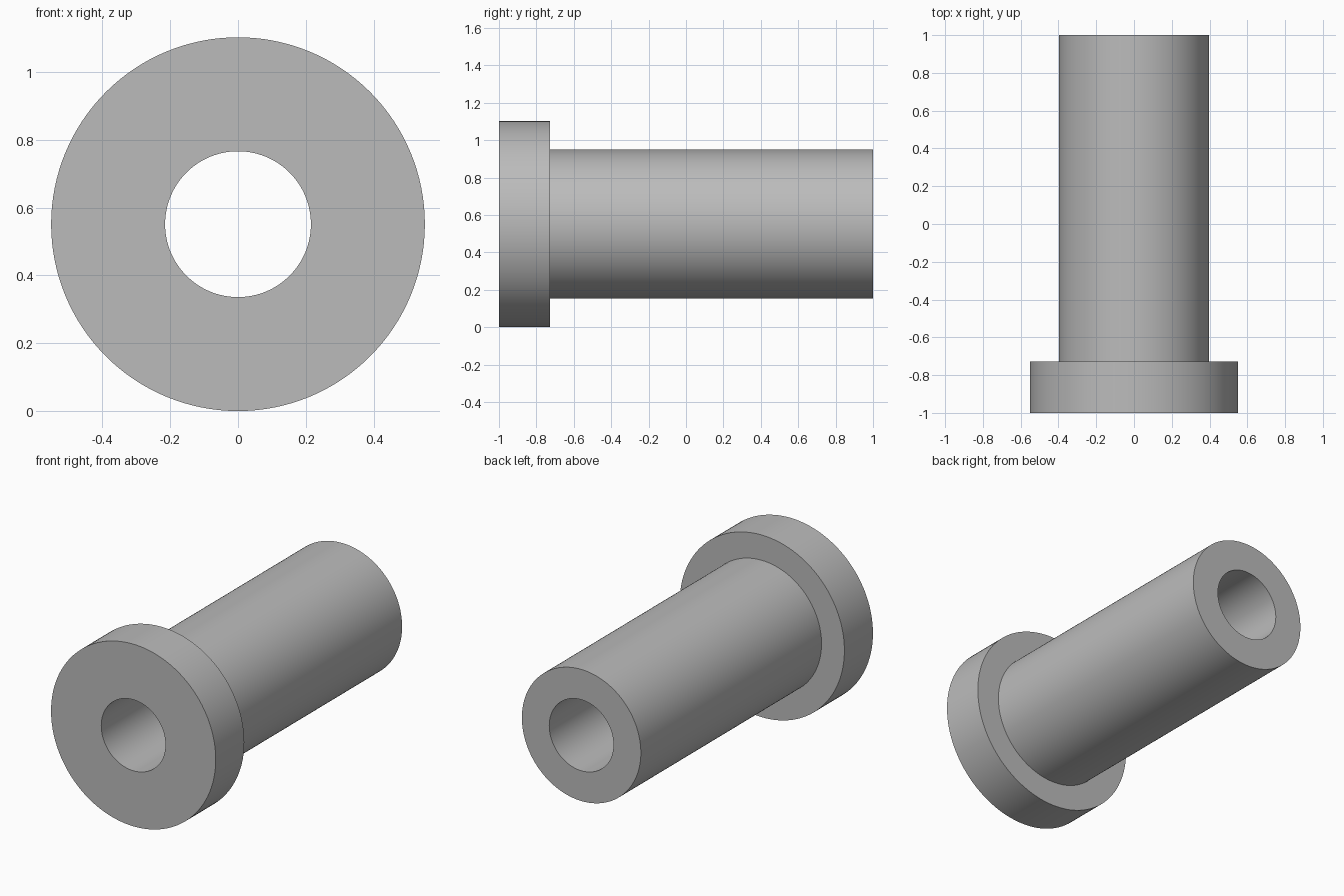
import bpy
import bmesh
import math
from mathutils import Matrix

cube = bpy.data.objects.get("Cube")
if cube:
    bpy.data.objects.remove(cube, do_unlink=True)

FLANGE_R, SHAFT_R, BORE_R = 0.551, 0.398, 0.215
FRONT, SHOULDER, BACK = -1.0, -0.727, 1.0
SEGMENTS = 128

# Plain grey metal
grey = bpy.data.materials.new("grey_metal")
grey.use_nodes = True
color = (0.5, 0.5, 0.5, 1.0)
grey.diffuse_color = color
grey.node_tree.nodes["Principled BSDF"].inputs["Base Color"].default_value = color

# Half section of the bushing as (radius, y), swept around the long axis
profile = [
    (BORE_R, FRONT),
    (FLANGE_R, FRONT),
    (FLANGE_R, SHOULDER),
    (SHAFT_R, SHOULDER),
    (SHAFT_R, BACK),
    (BORE_R, BACK),
]
bm = bmesh.new()
rings = []
for i in range(SEGMENTS):
    turn = Matrix.Rotation(2 * math.pi * i / SEGMENTS, 3, 'Y')
    rings.append([bm.verts.new(turn @ Matrix.Identity(3).col[0] * r
                               + Matrix.Identity(3).col[1] * y)
                  for r, y in profile])
count = len(profile)
for i, ring in enumerate(rings):
    following = rings[(i + 1) % SEGMENTS]
    for j in range(count):
        k = (j + 1) % count
        bm.faces.new((ring[j], ring[k], following[k], following[j]))
bmesh.ops.recalc_face_normals(bm, faces=bm.faces)

mesh = bpy.data.meshes.new("flanged_bushing")
bm.to_mesh(mesh)
bm.free()
mesh.materials.append(grey)
bushing = bpy.data.objects.new("flanged_bushing", mesh)
bushing.location.z = FLANGE_R
bpy.context.collection.objects.link(bushing)

# Smooth round walls, crisp rims
bpy.ops.object.select_all(action='DESELECT')
bushing.select_set(True)
bpy.context.view_layer.objects.active = bushing
bpy.ops.object.shade_smooth_by_angle(angle=math.radians(30))
